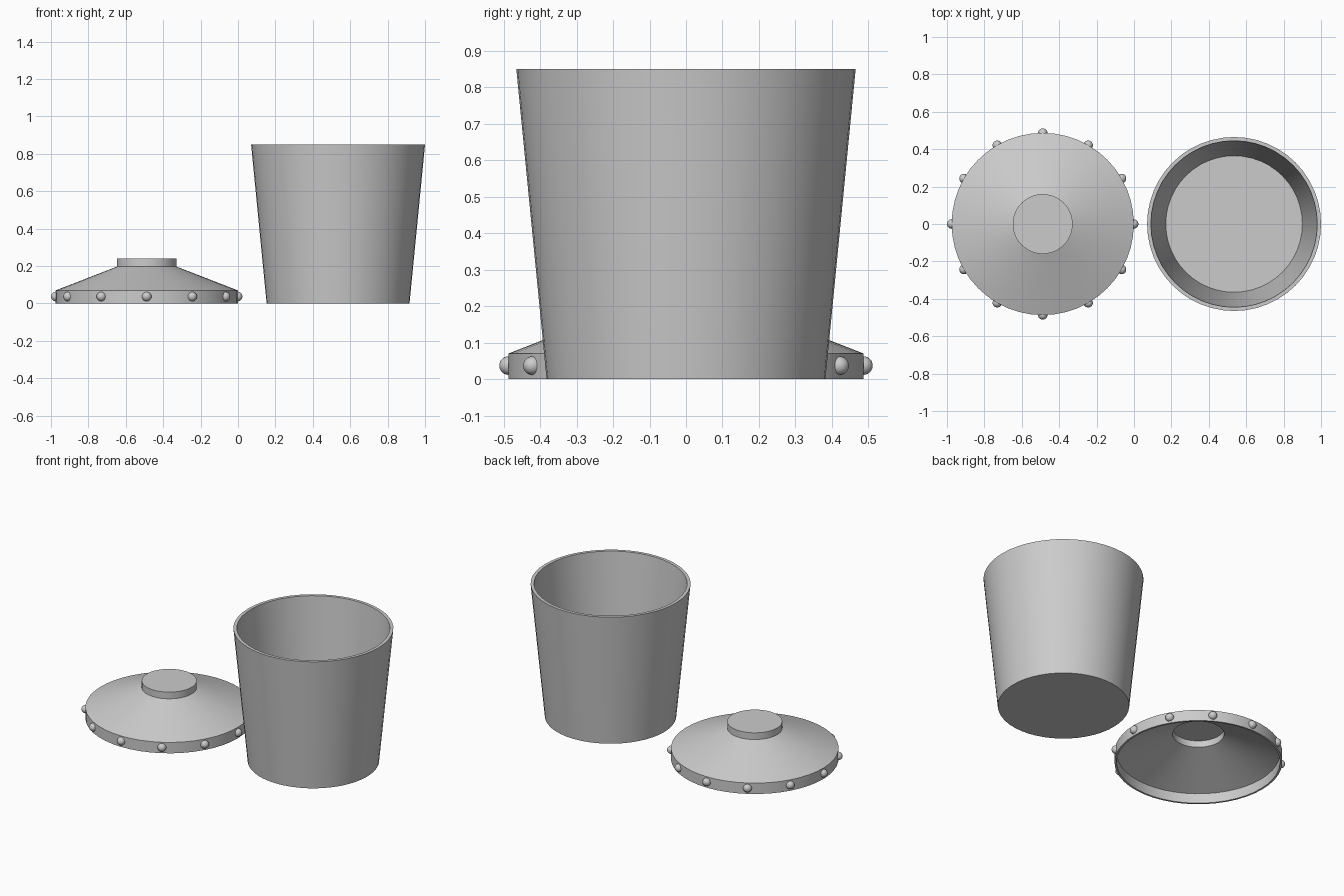
import bpy
import bmesh
from math import cos, sin, pi, radians
from mathutils import Matrix

SEGMENTS = 48
LID_X, CUP_X = -0.488, 0.535

cube = bpy.data.objects.get("Cube")
if cube:
    bpy.data.objects.remove(cube, do_unlink=True)

grey = bpy.data.materials.new("plain grey")
grey.use_nodes = True
colour = (0.6, 0.6, 0.6, 1)
grey.diffuse_color = colour
grey.node_tree.nodes["Principled BSDF"].inputs["Base Color"].default_value = colour


def finish(name, bm, x):
    """Turn a bmesh into a smooth object with sharp creases."""
    bmesh.ops.recalc_face_normals(bm, faces=bm.faces)
    mesh = bpy.data.meshes.new(name)
    bm.to_mesh(mesh)
    bm.free()
    mesh.materials.append(grey)
    ob = bpy.data.objects.new(name, mesh)
    bpy.context.collection.objects.link(ob)
    ob.location.x = x
    bpy.ops.object.select_all(action='DESELECT')
    ob.select_set(True)
    bpy.context.view_layer.objects.active = ob
    bpy.ops.object.shade_smooth_by_angle(angle=radians(20))
    return ob


def lathe(name, profile, x):
    """Spin a (radius, height) profile; its two ends are capped with discs."""
    bm = bmesh.new()
    rings = []
    for r, z in profile:
        angles = [2 * pi * i / SEGMENTS for i in range(SEGMENTS)]
        rings.append([bm.verts.new((r * cos(a), r * sin(a), z)) for a in angles])
    for low, high in zip(rings, rings[1:]):
        for i in range(SEGMENTS):
            j = (i + 1) % SEGMENTS
            bm.faces.new((low[i], low[j], high[j], high[i]))
    bm.faces.new(rings[0])
    bm.faces.new(rings[-1])
    return finish(name, bm, x)


# Tapered open cup with a thin wall and floor
lathe("cup", [(0.382, 0), (0.465, 0.85), (0.445, 0.85), (0.365, 0.02)], CUP_X)

# Hollow lid: upright rim, sloping shoulder and short round knob
lathe("lid", [(0.16, 0.24), (0.16, 0.197), (0.487, 0.07), (0.487, 0),
              (0.475, 0), (0.475, 0.063), (0.15, 0.188), (0.15, 0.23)], LID_X)

# Domed studs around the lid rim
studs = bmesh.new()
for i in range(12):
    place = (Matrix.Rotation(i * pi / 6, 4, 'Z')
             @ Matrix.Translation((0.486, 0, 0.037))
             @ Matrix.Rotation(pi / 2, 4, 'Y'))
    ball = bmesh.ops.create_uvsphere(studs, u_segments=20, v_segments=12,
                                     radius=0.0255)["verts"]
    bmesh.ops.delete(studs, geom=[v for v in ball if v.co.z < -0.001], context='VERTS')
    dome = [v for v in ball if v.is_valid]
    bmesh.ops.transform(studs, matrix=place, verts=dome)
finish("lid_studs", studs, LID_X)
